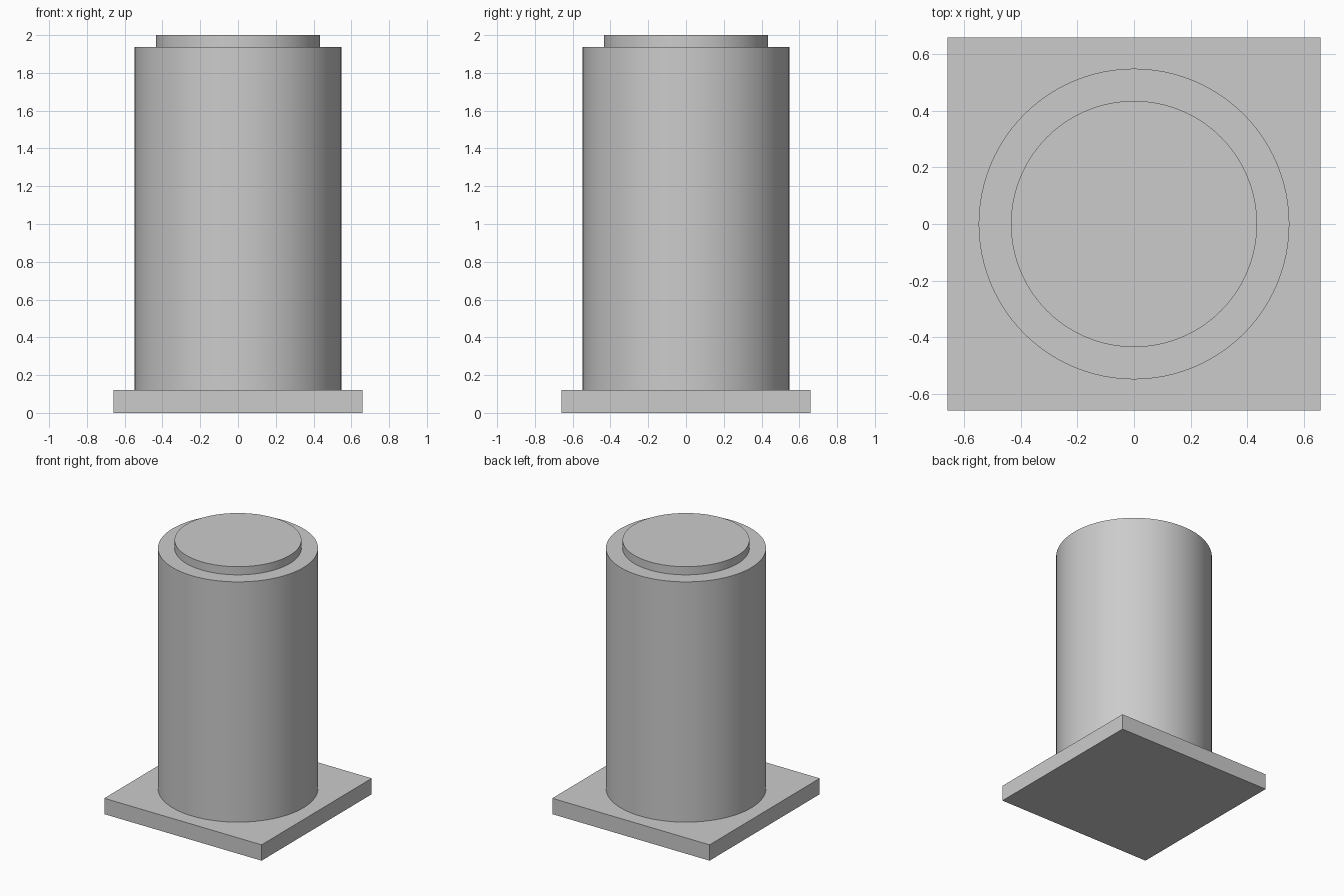
import bpy
from math import radians

if "Cube" in bpy.data.objects:
    bpy.data.objects.remove(bpy.data.objects["Cube"])


def smooth_cylinder(name, radius, z0, z1):
    bpy.ops.mesh.primitive_cylinder_add(
        vertices=96, radius=radius, depth=z1 - z0, location=(0, 0, (z0 + z1) / 2))
    obj = bpy.context.object
    obj.name = name
    bpy.ops.object.shade_smooth_by_angle(angle=radians(30))
    return obj


# Square base plate
bpy.ops.mesh.primitive_cube_add(size=1, location=(0, 0, 0.06))
base = bpy.context.object
base.name = "base_plate"
base.scale = (1.317, 1.317, 0.12)
bpy.ops.object.transform_apply(location=False, rotation=False, scale=True)

# Main round body and the raised disc on top
smooth_cylinder("body", 0.549, 0.12, 1.938)
smooth_cylinder("top_disc", 0.435, 1.938, 2.0)
